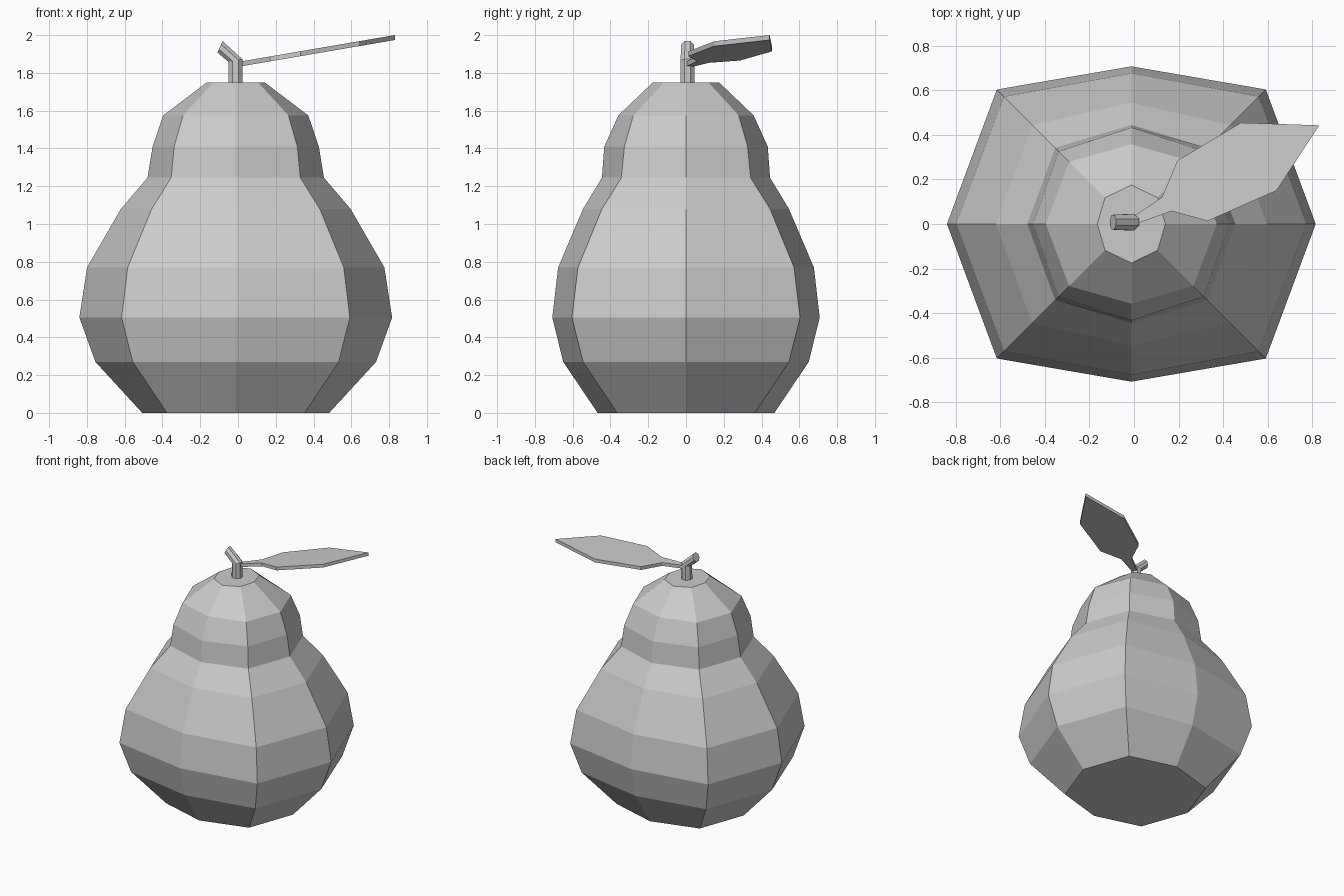
import bpy
import bmesh
from math import cos, sin, pi, radians
from mathutils import Vector, Matrix

cube = bpy.data.objects.get("Cube")
if cube:
    bpy.data.objects.remove(cube, do_unlink=True)

grey = bpy.data.materials.new("plain_grey")
grey.use_nodes = True
colour = (0.6, 0.6, 0.6, 1)
grey.diffuse_color = colour
grey.node_tree.nodes["Principled BSDF"].inputs["Base Color"].default_value = colour


def loft(name, rings):
    """Skin a stack of rings with equal point counts and cap both ends."""
    bm = bmesh.new()
    loops = [[bm.verts.new(p) for p in ring] for ring in rings]
    n = len(loops[0])
    for low, high in zip(loops, loops[1:]):
        for i in range(n):
            j = (i + 1) % n
            bm.faces.new((low[i], low[j], high[j], high[i]))
    bm.faces.new(loops[0][::-1])
    bm.faces.new(loops[-1])
    bmesh.ops.recalc_face_normals(bm, faces=bm.faces)
    mesh = bpy.data.meshes.new(name)
    bm.to_mesh(mesh)
    bm.free()
    mesh.materials.append(grey)
    obj = bpy.data.objects.new(name, mesh)
    bpy.context.collection.objects.link(obj)
    return obj


# Fruit body: eight-sided rings given as height, side, front and corner reach
CENTRE_X = -0.012
profile = [
    (0.0, 0.495, 0.468, 0.364),
    (0.27, 0.743, 0.65, 0.545),
    (0.505, 0.828, 0.708, 0.604),
    (0.77, 0.787, 0.677, 0.572),
    (1.08, 0.608, 0.545, 0.445),
    (1.245, 0.467, 0.445, 0.342),
    (1.41, 0.44, 0.433, 0.326),
    (1.575, 0.384, 0.358, 0.279),
    (1.75, 0.153, 0.175, 0.118),
]


def body_ring(z, side, front, corner):
    plan = [(side, 0), (corner, corner), (0, front), (-corner, corner),
            (-side, 0), (-corner, -corner), (0, -front), (corner, -corner)]
    return [Vector((CENTRE_X + x, y, z)) for x, y in plan]


loft("fruit_body", [body_ring(*row) for row in profile])


# Stem: thin tube that bends towards the right near its top
def stem_ring(x, z, tilt, radius=0.04):
    turn = Matrix.Rotation(radians(tilt), 3, "Y")
    centre = Vector((x, 0.008, z))
    return [centre + turn @ Vector((radius * cos(a), radius * sin(a), 0))
            for a in (pi / 8 + i * pi / 4 for i in range(8))]


loft("stem", [stem_ring(-0.013, 1.74, 0), stem_ring(-0.013, 1.865, -12),
              stem_ring(-0.095, 1.938, -66, 0.036)])

# Leaf: flat outlined blade with a narrow stalk, rising to the left
outline = [(0.0, 0.035), (0.125, 0.12), (0.195, 0.285), (0.48, 0.455),
           (0.832, 0.443), (0.64, 0.15), (0.33, 0.013), (0.17, 0.058),
           (0.015, 0.002)]
top = [Vector((x, y, 1.858 + 0.171 * x)) for x, y in outline]
loft("leaf", [[p - Vector((0, 0, 0.026)) for p in top], top])
